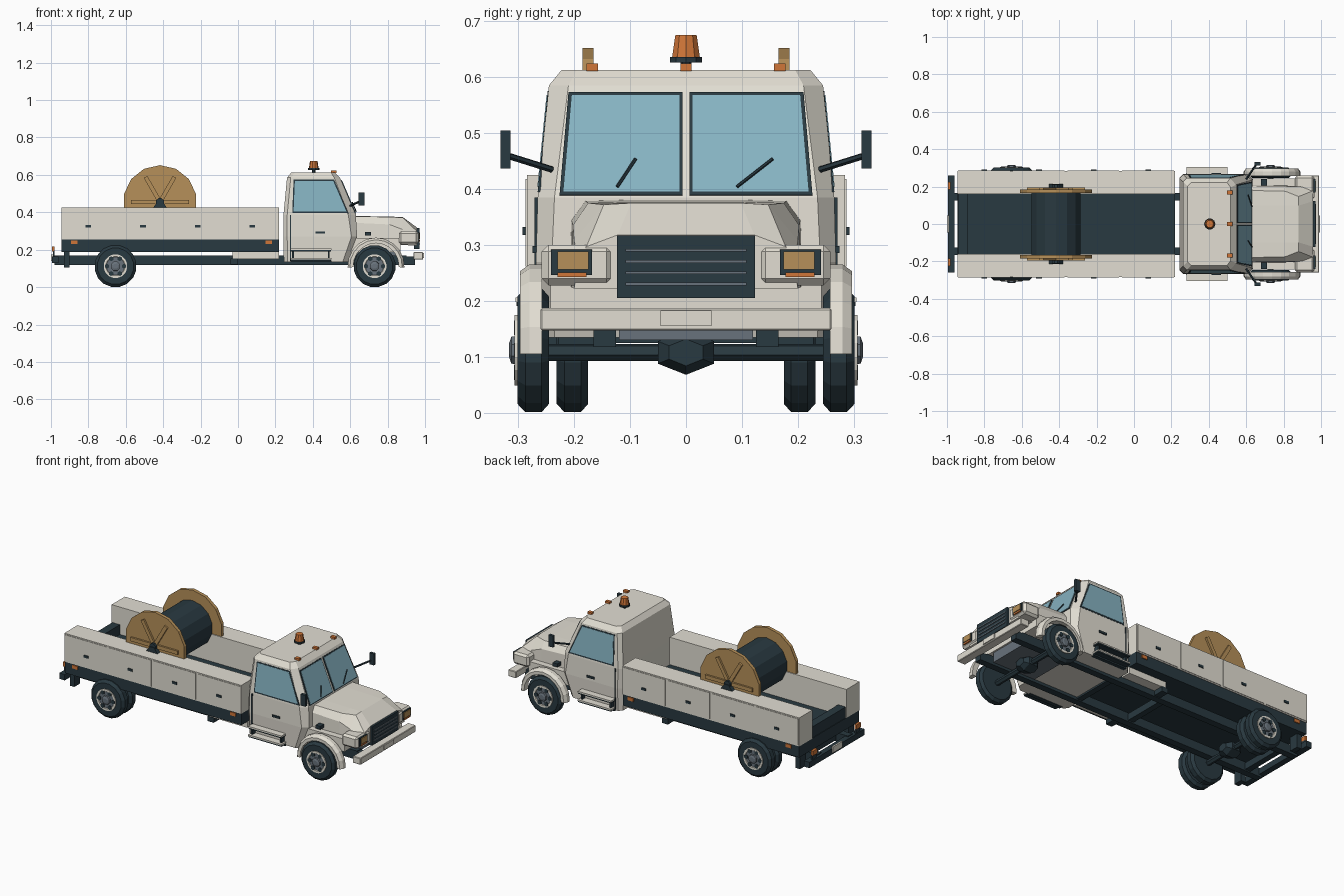
import bpy, bmesh, math
from mathutils import Vector

cube = bpy.data.objects.get("Cube")
if cube:
    bpy.data.objects.remove(cube)


def material(name, r, g, b):
    m = bpy.data.materials.new(name)
    m.use_nodes = True
    m.diffuse_color = (r, g, b, 1)
    m.node_tree.nodes["Principled BSDF"].inputs["Base Color"].default_value = (r, g, b, 1)
    return m


PAINT = material("warm_white_paint", .76, .73, .65)
DARK = material("dark_slate", .022, .041, .052)
GLASS = material("window_glass", .24, .45, .54)
WOOD = material("reel_wood", .47, .28, .10)
ORANGE = material("signal_orange", .63, .18, .04)
STEEL = material("steel_grey", .14, .17, .20)


def build(name, verts, faces, mat, mirror=False, bevel=0):
    bm = bmesh.new()
    vs = [bm.verts.new(v) for v in verts]
    for f in faces:
        bm.faces.new([vs[i] for i in f])
    bmesh.ops.recalc_face_normals(bm, faces=bm.faces)
    me = bpy.data.meshes.new(name)
    bm.to_mesh(me)
    bm.free()
    me.materials.append(mat)
    ob = bpy.data.objects.new(name, me)
    bpy.context.collection.objects.link(ob)
    if bevel:
        b = ob.modifiers.new("Bevel", "BEVEL")
        b.width, b.segments = bevel, 1
    if mirror:
        m = ob.modifiers.new("Mirror", "MIRROR")
        m.use_axis = (False, True, False)
        m.use_mirror_merge = False
    return ob


def loft(name, rings, mat, **kw):
    """Skin a list of equal rings and cap both ends."""
    n, k = len(rings[0]), len(rings)
    faces = [tuple(range(n)), tuple(range((k - 1) * n, k * n))]
    for a in range(k - 1):
        for i in range(n):
            j = (i + 1) % n
            faces.append((a * n + i, a * n + j, a * n + n + j, a * n + n + i))
    return build(name, [p for r in rings for p in r], faces, mat, **kw)


def box(name, x, y, z, mat, **kw):
    rings = [[(a, y[0], z[0]), (a, y[1], z[0]), (a, y[1], z[1]), (a, y[0], z[1])] for a in x]
    return loft(name, rings, mat, **kw)


def plate(name, pts, mat, out, thick, **kw):
    """Thin plate on a sloped surface, raised along the direction given by out."""
    p = [Vector(q) for q in pts]
    n = (p[1] - p[0]).cross(p[2] - p[0]).normalized()
    if n.dot(Vector(out)) < 0:
        n = -n
    return loft(name, [[q - n * .004 for q in p], [q + n * thick for q in p]], mat, **kw)


def lathe(name, cx, cz, profile, mat, sides=16, **kw):
    """Turn (radius, y) points about a crosswise axis."""
    rings = []
    for r, y in profile:
        rings.append([(cx + r * math.cos(t), y, cz + r * math.sin(t))
                      for t in ((i + .5) * math.tau / sides for i in range(sides))])
    return loft(name, rings, mat, **kw)


def rod(name, a, b, r, mat, **kw):
    a, b = Vector(a), Vector(b)
    d = (b - a).normalized()
    u = d.orthogonal().normalized()
    v = d.cross(u)
    return loft(name, [[p + (u * math.cos(t) + v * math.sin(t)) * r
                        for t in (i * math.tau / 6 for i in range(6))] for p in (a, b)], mat, **kw)


# Cab shell: octagonal rings stacked upward
def cab_ring(z, back, front, half, half_front, corner, back_cut=.02):
    s = [(front, half_front), (front - corner, half), (back + back_cut, half), (back, half - back_cut)]
    return [(x, y, z) for x, y in s] + [(x, -y, z) for x, y in reversed(s)]


loft("cab", [cab_ring(.135, .245, .59, .262, .235, .03), cab_ring(.27, .243, .637, .268, .24, .03),
             cab_ring(.385, .243, .63, .265, .235, .04), cab_ring(.585, .262, .545, .245, .21, .03),
             cab_ring(.613, .285, .517, .222, .195, .02)], PAINT)


def on_side(x, z):
    return (x, .265 - (z - .385) * .1, z)


def on_front(y, z):
    return (.63 - (z - .385) * .425, y, z)


# Windows, door seams and handles
side = [(.29, .395), (.59, .395), (.514, .575), (.297, .575)]
plate("side_window_frame", [on_side(*p) for p in side], DARK, (0, 1, 0), .001, mirror=True)
side = [(.297, .403), (.58, .403), (.509, .568), (.304, .568)]
plate("side_window", [on_side(*p) for p in side], GLASS, (0, 1, 0), .0025, mirror=True)
front = [(.006, .388), (.226, .388), (.21, .572), (.006, .572)]
plate("windshield_frame", [on_front(*p) for p in front], DARK, (1, 0, 0), .003, mirror=True)
front = [(.012, .394), (.219, .394), (.204, .566), (.012, .566)]
plate("windshield", [on_front(*p) for p in front], GLASS, (1, 0, 0), .005, mirror=True)
box("door_rear_seam", (.277, .283), (.25, .271), (.14, .385), DARK, mirror=True)
box("door_sill", (.28, .5), (.25, .272), (.133, .143), DARK, mirror=True)
box("door_handle", (.415, .465), (.26, .274), (.286, .298), DARK, mirror=True)
for y0, y1 in ((-.123, -.09), (.091, .155)):
    a, b = Vector(on_front(y0, .4)), Vector(on_front(y1, .45))
    off = Vector((.008, 0, .004))
    rod("wiper", a + off, b + off, .003, DARK)

# Mirrors, steps, roof lights
rod("mirror_arm", (.6, .24, .435), (.655, .32, .46), .006, DARK, mirror=True)
box("mirror_head", (.645, .675), (.314, .331), (.437, .505), DARK, mirror=True)
for z in (.148, .198):
    box("cab_step", (.28, .5), (.25, .305), (z, z + .008), PAINT, mirror=True)
    box("cab_step_underside", (.282, .498), (.25, .303), (z - .007, z), DARK, mirror=True)
for x in (.29, .48):
    box("step_hanger", (x, x + .01), (.25, .29), (.145, .2), DARK, mirror=True)
box("roof_marker", (.498, .526), (.157, .178), (.611, .624), ORANGE, mirror=True)
box("roof_marker_middle", (.498, .526), (-.01, .01), (.611, .624), ORANGE)


def disc(r, z):
    return [(.405 + r * math.cos(i * math.tau / 10), r * math.sin(i * math.tau / 10), z) for i in range(10)]


loft("beacon_stem", [disc(.01, .605), disc(.01, .63)], DARK)
loft("beacon_base", [disc(.03, .626), disc(.03, .636)], DARK)
loft("beacon", [disc(.026, .636), disc(.02, .675)], ORANGE)


# Hood and nose
def hood_ring(x, *half):
    return [(x, y, z) for y, z in half] + [(x, -y, z) for y, z in reversed(half)]


loft("hood", [hood_ring(.6, (.1, .381), (.18, .379), (.205, .345), (.208, .225)),
              hood_ring(.81, (.1, .377), (.175, .375), (.202, .335), (.206, .225)),
              hood_ring(.88, (.098, .375), (.147, .372), (.2, .308), (.205, .225)),
              hood_ring(.958, (.122, .318), (.178, .297), (.19, .28), (.2, .222))], PAINT)
box("inner_wing", (.6, .87), (-.242, .242), (.187, .262), PAINT)
box("headlight_housing", (.86, .965), (.13, .258), (.228, .3), PAINT, mirror=True, bevel=.012)
box("headlight_frame", (.95, .97), (.168, .241), (.246, .292), DARK, mirror=True)
box("headlight", (.96, .974), (.174, .23), (.256, .288), WOOD, mirror=True)
box("turn_signal", (.96, .974), (.178, .23), (.243, .251), ORANGE, mirror=True)
box("grille", (.94, .97), (-.123, .123), (.205, .317), DARK)
for i in range(4):
    z = .228 + i * .02
    box("grille_bar", (.96, .974), (-.108, .108), (z, z + .005), STEEL)
box("hood_vent", (.68, .71), (.2, .24), (.275, .295), DARK, mirror=True)
box("front_bumper", (.938, .99), (-.26, .26), (.147, .187), PAINT, bevel=.003)
box("bumper_plate", (.985, .995), (-.046, .046), (.155, .183), PAINT)
box("bumper_bracket", (.85, .945), (.125, .165), (.118, .165), DARK, mirror=True)
box("engine_block", (.58, .86), (-.12, .12), (.13, .2), STEEL)

# Flared arches over the front wheels
rings = []
for i in range(11):
    t = math.radians(-3 + 18.6 * i)
    section = [(.122, .259), (.152, .257), (.152, .28), (.14, .297), (.122, .297)]
    rings.append([(.738 + r * math.cos(t), y, .113 + r * math.sin(t)) for r, y in section])
loft("front_fender", rings, PAINT, mirror=True)

# Wheels: tyre, rim dish, hub, axle and differential
HUB = .112
for label, cx, starts in (("front", .73, (.245,)), ("rear", -.655, (.245, .175))):
    for y in starts:
        lathe(label + "_tyre", cx, HUB, [(.06, y), (.098, y), (.113, y + .013), (.113, y + .042),
                                         (.098, y + .056), (.06, y + .056)], DARK, mirror=True)
    lathe(label + "_rim", cx, HUB, [(.064, .29), (.064, .306), (.052, .306), (.045, .296)], PAINT, mirror=True)
    lathe(label + "_wheel_disc", cx, HUB, [(.05, .292), (.05, .302)], STEEL, mirror=True)
    lathe(label + "_hub", cx, HUB, [(.028, .296), (.026, .312), (.014, .316)], STEEL, sides=8, mirror=True)
    for i in range(6):
        t = i * math.tau / 6
        lathe(label + "_rim_slot", cx + .046 * math.cos(t), HUB + .046 * math.sin(t),
              [(.013, .3), (.013, .3075)], DARK, sides=6, mirror=True)
    rod(label + "_axle", (cx, -.25, .108), (cx, .25, .108), .016, DARK)
    loft(label + "_differential",
         [[(x, s * .058 * math.cos(t), .108 + s * .04 * math.sin(t))
           for t in (math.radians(30 + 60 * i) for i in range(6))]
          for x, s in ((cx - .05, .6), (cx - .025, 1), (cx + .025, 1), (cx + .05, .6))], DARK)

# Chassis frame
box("chassis_rail", (-.98, .9), (.125, .165), (.118, .17), DARK, mirror=True)
for x in (-.9, -.1, .25):
    box("cross_member", (x, x + .035), (-.13, .13), (.125, .165), DARK)
box("fuel_tank", (-.03, .22), (.166, .225), (.15, .188), PAINT, mirror=True)
box("tank_bracket", (-.04, .0), (.165, .228), (.122, .152), DARK, mirror=True)
box("rear_beam", (-.995, -.96), (-.26, .26), (.13, .165), DARK)
box("rear_plate", (-1, -.99), (-.045, .045), (.14, .175), PAINT)
box("rear_lamp_post", (-.99, -.98), (.185, .225), (.16, .192), DARK, mirror=True)
box("rear_lamp", (-.995, -.98), (.185, .225), (.19, .218), ORANGE, mirror=True)
box("mud_flap", (-.93, -.9), (.2, .255), (.105, .2), DARK, mirror=True)

# Load bed with side lockers
box("bed_base", (-.943, .22), (-.281, .281), (.187, .255), DARK)
box("bed_floor", (-.94, .22), (-.165, .165), (.25, .262), DARK)
box("bed_rear_sill", (-.94, -.89), (-.162, .162), (.255, .32), DARK)
box("side_locker", (-.945, .22), (.16, .284), (.255, .425), PAINT, mirror=True)
for i in range(4):
    mid = -.8 + i * .292
    box("locker_door", (mid - .14, mid + .137), (.28, .287), (.262, .418), PAINT, mirror=True)
    box("locker_handle", (mid - .015, mid + .015), (.28, .292), (.318, .332), DARK, mirror=True)
for x in (-.875, .165):
    box("side_marker", (x - .018, x + .018), (.275, .287), (.23, .25), ORANGE, mirror=True)

# Cable reel
RX, RZ = -.417, .455
lathe("cable_drum", RX, RZ, [(.135, -.168), (.135, .168)], DARK, sides=14)
lathe("reel_flange", RX, RZ, [(.197, .165), (.197, .185)], WOOD, sides=14, mirror=True)
for i in range(6):
    t = i * math.tau / 6
    d, s = Vector((math.cos(t), 0, math.sin(t))), Vector((-math.sin(t), 0, math.cos(t))) * .011
    c = Vector((RX, .18, RZ))
    ring = [c + d * .02 - s, c + d * .155 - s, c + d * .155 + s, c + d * .02 + s]
    loft("reel_rib", [ring, [p + Vector((0, .016, 0)) for p in ring]], WOOD, mirror=True)
lathe("reel_hub", RX, RZ, [(.022, .18), (.022, .21)], DARK, sides=8, mirror=True)
stand = [(RX - .04, .42), (RX + .04, .42), (RX + .015, .455), (RX - .015, .455)]
loft("reel_stand", [[(x, y, z) for x, z in stand] for y in (.19, .215)], DARK, mirror=True)
